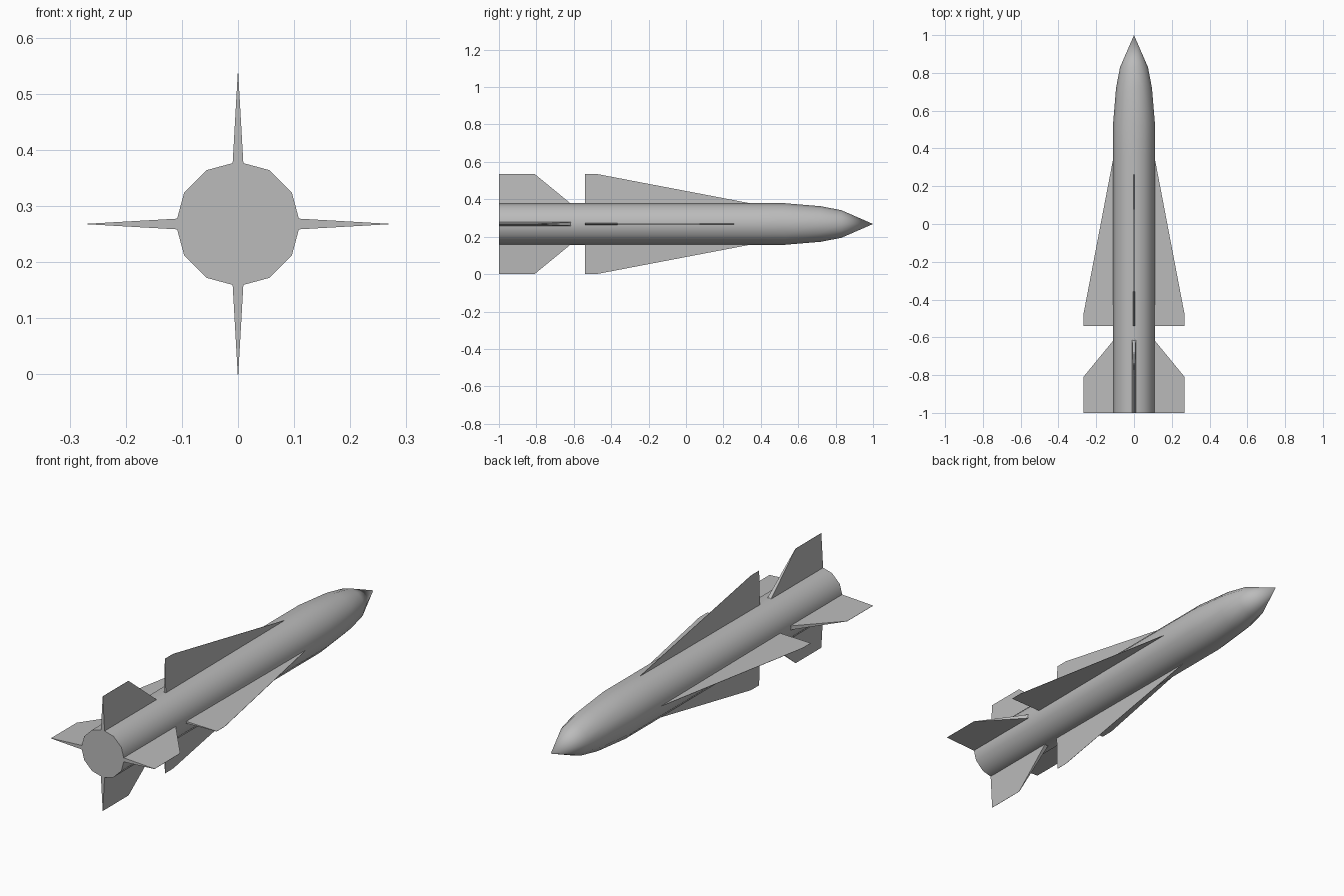
import bpy
import bmesh
import math
from mathutils import Matrix, Vector

cube = bpy.data.objects.get("Cube")
if cube:
    bpy.data.objects.remove(cube, do_unlink=True)

CENTRE = Vector((0, 0, 0.268))
SPAN = 0.268
RADIUS = 0.111

grey = bpy.data.materials.new("mid grey")
grey.use_nodes = True
grey.diffuse_color = (0.5, 0.5, 0.5, 1)
grey.node_tree.nodes["Principled BSDF"].inputs["Base Color"].default_value = (0.5, 0.5, 0.5, 1)


def finish(bm, name, smooth_angle=None):
    bmesh.ops.recalc_face_normals(bm, faces=bm.faces)
    mesh = bpy.data.meshes.new(name)
    bm.to_mesh(mesh)
    bm.free()
    mesh.materials.append(grey)
    ob = bpy.data.objects.new(name, mesh)
    bpy.context.collection.objects.link(ob)
    ob.location = CENTRE
    if smooth_angle:
        bpy.ops.object.select_all(action="DESELECT")
        ob.select_set(True)
        bpy.context.view_layer.objects.active = ob
        bpy.ops.object.shade_smooth_by_angle(angle=math.radians(smooth_angle))
    return ob


def body(profile, sides=12):
    """Rings of (y, radius) along the body, closed by a flat tail and a pointed nose."""
    bm = bmesh.new()
    rings = []
    for y, r in profile:
        rings.append([bm.verts.new((r * math.cos(a), y, r * math.sin(a)))
                      for a in (math.tau * i / sides for i in range(sides))])
    for low, high in zip(rings, rings[1:]):
        for i in range(sides):
            j = (i + 1) % sides
            bm.faces.new((low[i], low[j], high[j], high[i]))
    bm.faces.new(rings[0])
    tip = bm.verts.new((0, 1, 0))
    for i in range(sides):
        bm.faces.new((rings[-1][i], rings[-1][(i + 1) % sides], tip))
    return finish(bm, "body", 40)


def fin(name, outline, turn):
    """Tapered blade: outline points are (y, distance from axis, half thickness)."""
    bm = bmesh.new()
    sides = [[bm.verts.new((s * t, y, d)) for y, d, t in outline] for s in (1, -1)]
    bm.faces.new(sides[0])
    bm.faces.new(sides[1])
    n = len(outline)
    for i in range(n):
        j = (i + 1) % n
        bm.faces.new((sides[0][i], sides[0][j], sides[1][j], sides[1][i]))
    bmesh.ops.remove_doubles(bm, verts=bm.verts, dist=0.00001)
    bmesh.ops.transform(bm, matrix=Matrix.Rotation(turn, 4, "Y"), verts=bm.verts)
    return finish(bm, name)


# Fuselage with ogive nose
body([(-1, RADIUS), (-0.54, RADIUS), (0.36, RADIUS), (0.53, RADIUS),
      (0.72, 0.095), (0.83, 0.074)])

# Four long wings and four tail fins around the axis
root = 0.1
wing_outline = [(-0.54, root, 0.005), (0.4, root, 0.001),
                (-0.48, SPAN, 0.0005), (-0.54, SPAN, 0.0005)]
tail_outline = [(-1, root, 0.01), (-0.605, root, 0.01),
                (-0.81, SPAN, 0.0005), (-1, SPAN, 0.0005)]
for i, side in enumerate(("top", "left", "bottom", "right")):
    fin(side + "_wing", wing_outline, i * math.pi / 2)
    fin(side + "_tail_fin", tail_outline, i * math.pi / 2)
